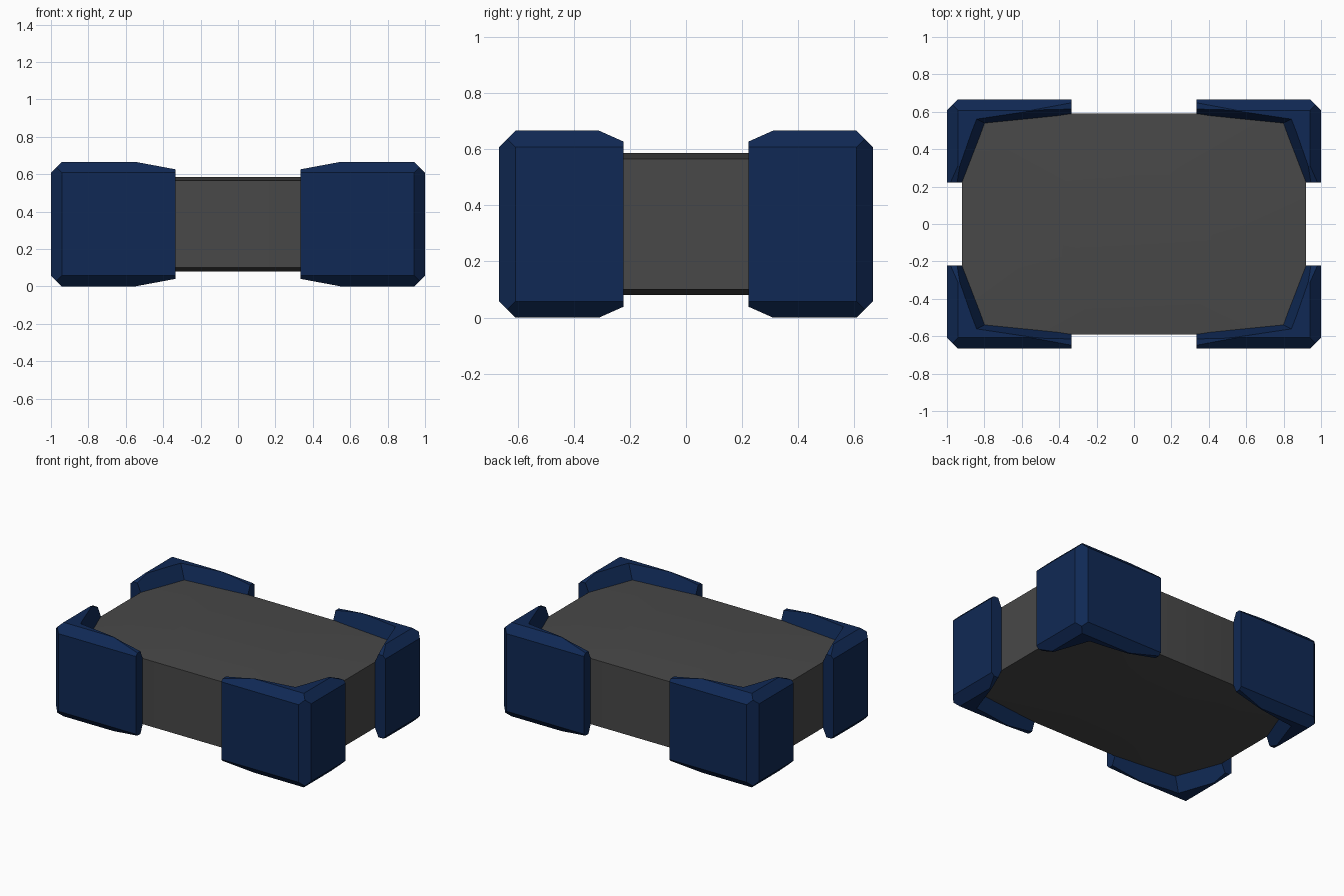
import bpy, bmesh, math
from mathutils import Vector

if "Cube" in bpy.data.objects:
    bpy.data.objects.remove(bpy.data.objects["Cube"])

ZC = 0.333  # mid height


def material(name, col):
    m = bpy.data.materials.new(name)
    m.diffuse_color = (*col, 1)
    m.use_nodes = True
    m.node_tree.nodes["Principled BSDF"].inputs["Base Color"].default_value = m.diffuse_color
    return m


def make_object(name, bm, mat=None):
    bmesh.ops.recalc_face_normals(bm, faces=bm.faces)
    me = bpy.data.meshes.new(name)
    bm.to_mesh(me)
    bm.free()
    ob = bpy.data.objects.new(name, me)
    bpy.context.collection.objects.link(ob)
    if mat:
        me.materials.append(mat)
    return ob


# Quarter outline of the body, and how far it flares inside the pads
QUARTER = [((0.92, 0.225), (0.04, 0)), ((0.80, 0.54), (0.04, 0.02)), ((0.335, 0.59), (0, 0.04))]


def outline(flare=0.0, scale=1.0):
    q = [((x + flare * dx) * scale, (y + flare * dy) * scale) for (x, y), (dx, dy) in QUARTER]
    return (q + [(-x, y) for x, y in reversed(q)] + [(-x, -y) for x, y in q]
            + [(x, -y) for x, y in reversed(q)])


def loft(levels):
    """Stack of outlines given as (z, flare, scale), capped at both ends."""
    bm = bmesh.new()
    rings = [[bm.verts.new((x, y, z)) for x, y in outline(f, s)] for z, f, s in levels]
    for a, b in zip(rings, rings[1:]):
        n = len(a)
        for i in range(n):
            bm.faces.new((a[i], a[(i + 1) % n], b[(i + 1) % n], b[i]))
    bm.faces.new(rings[0])
    bm.faces.new(rings[-1])
    return bm


blue = material("navy blue", (0.005, 0.022, 0.09))
grey = material("dark grey", (0.065, 0.065, 0.065))

# Body: slab with bowed sides and very slightly domed top and bottom
body = make_object("body", loft([(0.08, 0, 0.45), (0.10, 0, 1), (0.566, 0, 1), (0.586, 0, 0.45)]), grey)
body.select_set(True)
bpy.context.view_layer.objects.active = body
bpy.ops.object.shade_smooth_by_angle(angle=math.radians(15))

# One corner pad: box trimmed by chamfer and taper planes
bm = bmesh.new()
bmesh.ops.create_cube(bm, size=1)
lo, hi = Vector((0.335, 0.222, 0)), Vector((1, 0.666, 0.666))
for v in bm.verts:
    v.co = Vector([lo[i] + (v.co[i] + 0.5) * (hi[i] - lo[i]) for i in range(3)])


def trim(bm, co, no):
    geom = bm.verts[:] + bm.edges[:] + bm.faces[:]
    cut = bmesh.ops.bisect_plane(bm, geom=geom, plane_co=co, plane_no=no, clear_outer=True)
    edges = [e for e in cut["geom_cut"] if isinstance(e, bmesh.types.BMEdge)]
    bmesh.ops.contextual_create(bm, geom=edges)


C = 0.058
trim(bm, (1 - C, 0.666, 0.3), (1, 1, 0))
for s in (1, -1):
    top = ZC + s * ZC
    trim(bm, (1 - C, 0.4, top), (1, 0, s))              # side chamfer
    trim(bm, (0.6, 0.666 - C, top), (0, 1, s))          # front chamfer
    trim(bm, (0.55, 0.4, top), (-0.04, 0, s * 0.215))   # taper along x
    trim(bm, (0.6, 0.31, top), (0, -0.04, s * 0.09))    # taper along y
pads = make_object("corner_pads", bm, blue)

# Hollow for the body, flaring outward above and below it
cutter = make_object("pad_cutter", loft([(-0.034, 1.4, 1), (0.116, -0.2, 1), (0.55, -0.2, 1), (0.70, 1.4, 1)]))
cutter.hide_render = True
cutter.display_type = 'WIRE'

mod = pads.modifiers.new("hollow", 'BOOLEAN')
mod.operation = 'DIFFERENCE'
mod.solver = 'EXACT'
mod.object = cutter
mir = pads.modifiers.new("four corners", 'MIRROR')
mir.use_axis = (True, True, False)
mir.use_clip = False
mir.use_mirror_merge = False
